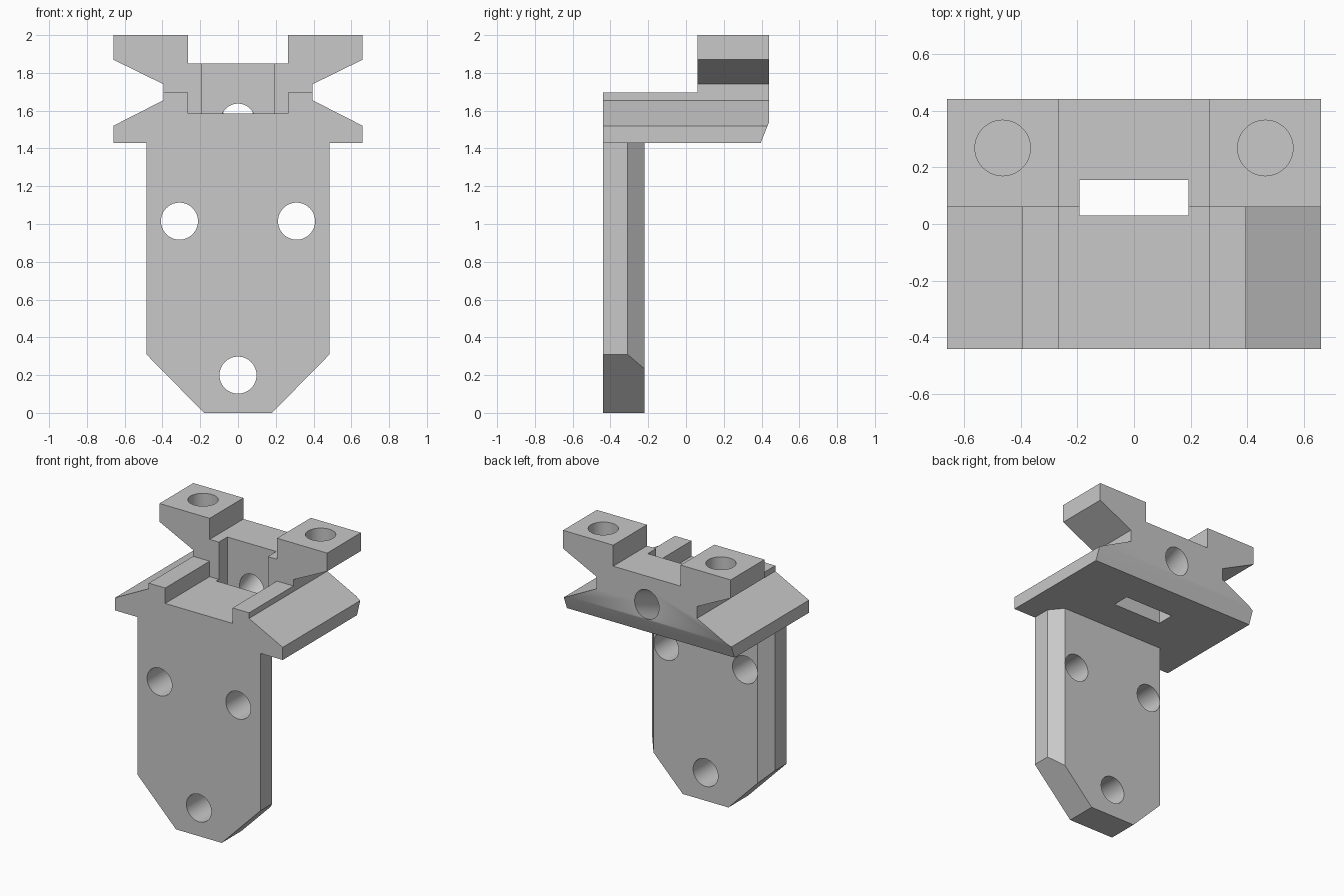
import bpy
import bmesh
from mathutils import Vector

cube = bpy.data.objects.get("Cube")
if cube:
    bpy.data.objects.remove(cube, do_unlink=True)

grey = bpy.data.materials.new("plain_grey")
grey.use_nodes = True
colour = (0.58, 0.58, 0.58, 1)
grey.diffuse_color = colour
grey.node_tree.nodes["Principled BSDF"].inputs["Base Color"].default_value = colour


def add_object(name, bm):
    bmesh.ops.recalc_face_normals(bm, faces=bm.faces)
    mesh = bpy.data.meshes.new(name)
    bm.to_mesh(mesh)
    bm.free()
    mesh.materials.append(grey)
    obj = bpy.data.objects.new(name, mesh)
    bpy.context.collection.objects.link(obj)
    return obj


def prism(name, points, axis, low, high):
    """Extrude a 2D outline along an axis; the outline uses the other two axes in order."""
    bm = bmesh.new()
    verts = []
    for p in points:
        co = list(p)
        co.insert("xyz".index(axis), low)
        verts.append(bm.verts.new(co))
    face = bm.faces.new(verts)
    ext = bmesh.ops.extrude_face_region(bm, geom=[face])
    move = Vector([high - low if a == axis else 0 for a in "xyz"])
    moved = [v for v in ext["geom"] if isinstance(v, bmesh.types.BMVert)]
    bmesh.ops.translate(bm, verts=moved, vec=move)
    return add_object(name, bm)


def box(name, x, y, z):
    outline = [(x[0], z[0]), (x[1], z[0]), (x[1], z[1]), (x[0], z[1])]
    return prism(name, outline, "y", *y)


def rod(name, start, end, radius):
    start, end = Vector(start), Vector(end)
    bm = bmesh.new()
    bmesh.ops.create_cone(bm, cap_ends=True, segments=64, radius1=radius,
                          radius2=radius, depth=(end - start).length)
    obj = add_object(name, bm)
    obj.rotation_mode = "QUATERNION"
    obj.rotation_quaternion = (end - start).to_track_quat("Z", "Y")
    obj.location = (start + end) / 2
    return obj


def mirrored(half):
    return half + [(-x, z) for x, z in reversed(half)]


def carve(obj, cutters):
    bpy.context.view_layer.update()
    bpy.ops.object.select_all(action="DESELECT")
    obj.select_set(True)
    bpy.context.view_layer.objects.active = obj
    for cutter in cutters:
        cutter.hide_render = True
        mod = obj.modifiers.new("cut", "BOOLEAN")
        mod.operation = "DIFFERENCE"
        mod.solver = "EXACT"
        mod.object = cutter
        bpy.ops.object.modifier_apply(modifier=mod.name)
        bpy.data.objects.remove(cutter, do_unlink=True)
    bpy.ops.object.shade_smooth_by_angle()


front, back, step = -0.44, 0.44, 0.06
ledge = 1.43

# Mounting plate with tapered foot
plate_half = [(0.18, 0), (0.485, 0.31), (0.485, ledge)]
plate = prism("mounting_plate", mirrored(plate_half), "y", front, -0.22)
cuts = []
for s in (-1, 1):
    # Back corner chamfers
    corner = [(s * 0.485, -0.31), (s * 0.41, -0.22), (s * 0.41, -0.1),
              (s * 0.6, -0.1), (s * 0.6, -0.31)]
    cuts.append(prism("corner_cutter", corner, "z", -0.1, 1.6))
# Screw holes
for x, z in ((-0.31, 1.015), (0.31, 1.015), (0, 0.2)):
    cuts.append(rod("screw_cutter", (x, -0.6, z), (x, 0, z), 0.098))
carve(plate, cuts)

# Head with flanges below and raised pads behind
head_half = [(0.66, ledge), (0.66, 1.52), (0.395, 1.655), (0.395, 1.74),
             (0.66, 1.87), (0.66, 2.0), (0.265, 2.0), (0.265, 1.85)]
head = prism("flanged_head", mirrored(head_half), "y", front, back)
cuts = [
    # Low front deck, its wide channel, and the vertical slot
    box("deck_cutter", (-1, 1), (-1, step), (1.695, 2.2)),
    box("channel_cutter", (-0.265, 0.265), (-1, step), (1.585, 1.8)),
    box("slot_cutter", (-0.193, 0.193), (0.03, 0.155), (1.3, 2.2)),
    # Sloped lower back edge
    prism("back_edge_cutter", [(back, 1.54), (0.396, ledge), (0.356, 1.32),
                               (0.6, 1.32), (0.6, 1.54)], "x", -1, 1),
    # Slanted hole from the slot to the back
    rod("slanted_cutter", (0, 0.1, 1.511), (0, 0.6, 1.715), 0.096),
]
# Blind holes in the pads
for s in (-1, 1):
    cuts.append(rod("pad_cutter", (s * 0.463, 0.268, 1.87), (s * 0.463, 0.268, 2.2), 0.098))
carve(head, cuts)
